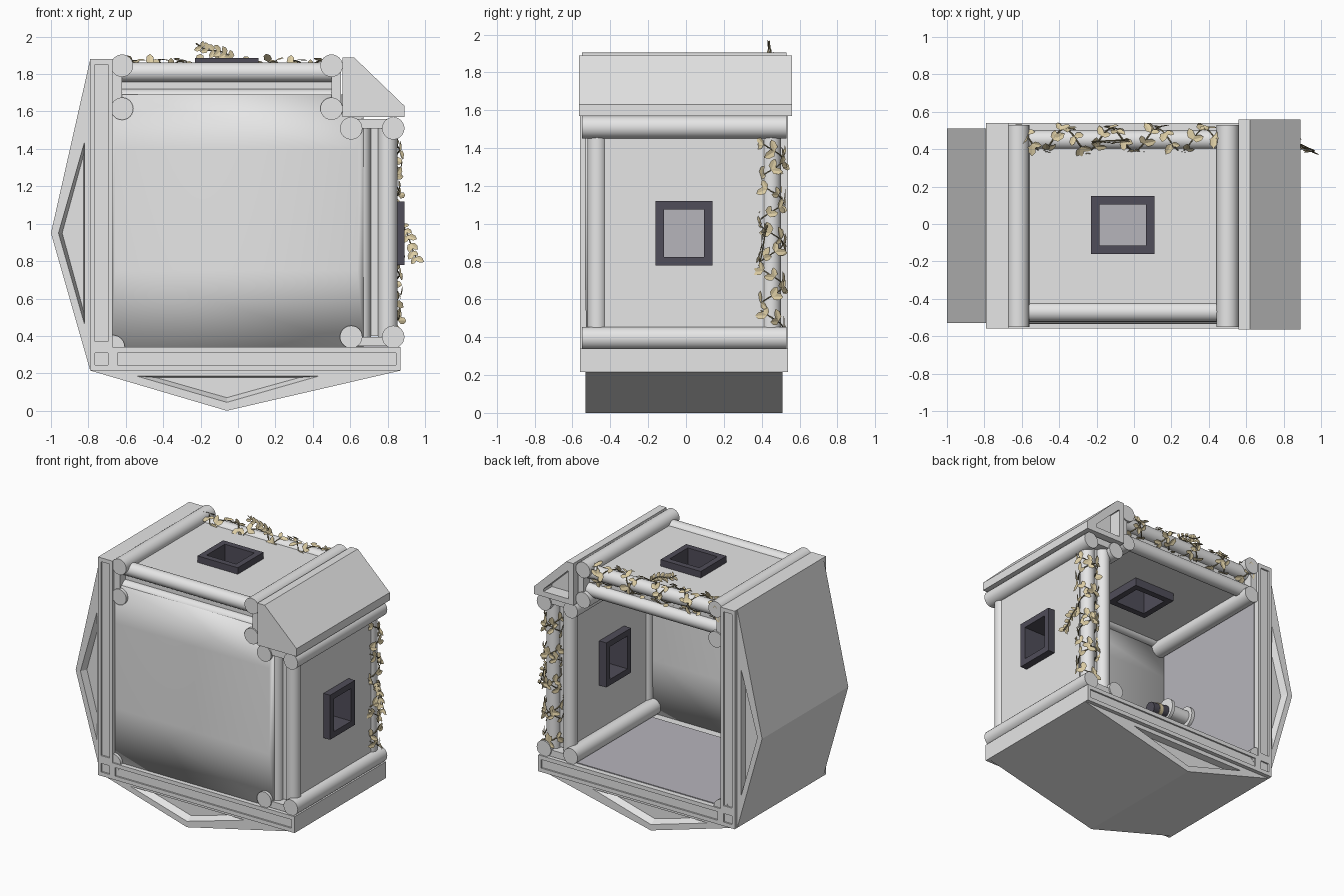
import bpy, bmesh, math, random
from mathutils import Vector

cube = bpy.data.objects.get("Cube")
if cube:
    bpy.data.objects.remove(cube)
random.seed(4)


def material(name, rgb):
    m = bpy.data.materials.new(name)
    m.use_nodes = True
    m.diffuse_color = (*rgb, 1)
    m.node_tree.nodes["Principled BSDF"].inputs["Base Color"].default_value = (*rgb, 1)
    return m


STONE = material("pale stone", (0.79, 0.79, 0.79))
FLOOR = material("lilac grey", (0.47, 0.46, 0.5))
DARK = material("dark frame", (0.08, 0.075, 0.1))
LEAF = material("dry leaf", (0.72, 0.61, 0.37))
STEM = material("olive stem", (0.25, 0.21, 0.11))


def finish(name, bm, mat):
    me = bpy.data.meshes.new(name)
    bm.to_mesh(me)
    bm.free()
    me.materials.append(mat)
    ob = bpy.data.objects.new(name, me)
    bpy.context.collection.objects.link(ob)
    return ob


def loft(name, rings, axis, mat=STONE, closed=False, smooth=False):
    """Join (outline, depth) rings along an axis; closed makes a frame with a hole."""
    bm = bmesh.new()
    place = {"x": lambda u, v, d: (d, u, v), "y": lambda u, v, d: (u, d, v),
             "z": lambda u, v, d: (u, v, d)}[axis]
    loops = [[bm.verts.new(place(u, v, d)) for u, v in pts] for pts, d in rings]
    pairs = list(zip(loops, loops[1:]))
    if closed:
        pairs.append((loops[-1], loops[0]))
    else:
        bm.faces.new(loops[0])
        bm.faces.new(loops[-1])
    for a, b in pairs:
        for i in range(len(a)):
            j = (i + 1) % len(a)
            bm.faces.new((a[i], a[j], b[j], b[i]))
    bmesh.ops.recalc_face_normals(bm, faces=bm.faces)
    for f in bm.faces:
        f.smooth = smooth
    return finish(name, bm, mat)


def rect(u0, v0, u1, v1):
    return [(u0, v0), (u1, v0), (u1, v1), (u0, v1)]


def box(name, lo, hi, mat=STONE):
    return loft(name, [(rect(lo[0], lo[1], hi[0], hi[1]), z) for z in (lo[2], hi[2])], "z", mat)


def recessed(name, outer, inner, deep, y0, y1, d):
    """Solid along y with a sunken panel in both ends."""
    return loft(name, [(deep, y0 + d), (inner, y0), (outer, y0),
                       (outer, y1), (inner, y1), (deep, y1 - d)], "y")


def rod(name, p0, p1, r, mat=STONE, seg=24):
    p0, p1 = Vector(p0), Vector(p1)
    bm = bmesh.new()
    bmesh.ops.create_cone(bm, cap_ends=True, segments=seg, radius1=r, radius2=r,
                          depth=(p1 - p0).length)
    for f in bm.faces:
        f.smooth = len(f.verts) == 4
    ob = finish(name, bm, mat)
    ob.location = (p0 + p1) / 2
    ob.rotation_mode = "QUATERNION"
    ob.rotation_quaternion = (p1 - p0).to_track_quat("Z", "Y")
    return ob


# Slabs with sunken edge panels
for name, u0, v0, u1, v1 in (("left_slab", -0.79, 0.34, -0.67, 1.88),
                             ("corner_slab", -0.79, 0.215, -0.67, 0.34),
                             ("bottom_slab", -0.67, 0.215, 0.87, 0.34)):
    panel = rect(u0 + .025, v0 + .03, u1 - .025, v1 - .03)
    recessed(name, rect(u0, v0, u1, v1), panel, panel, -0.56, 0.54, 0.012)
box("floor_plate", (-0.67, -0.41, 0.34), (0.82, 0.50, 0.346), FLOOR)
box("left_inner_plate", (-0.67, -0.47, 0.34), (-0.664, 0.50, 1.80), FLOOR)
rod("corner_roll", (-0.67, -0.55, 0.34), (-0.67, 0.53, 0.34), 0.065)

# Shallow gables on the outside of both slabs
recessed("left_gable", [(-0.79, 1.88), (-1, 0.95), (-0.79, 0.215)],
         [(-0.82, 1.44), (-0.96, 0.95), (-0.82, 0.46)],
         [(-0.825, 1.37), (-0.94, 0.95), (-0.825, 0.53)], -0.53, 0.51, 0.05)
recessed("bottom_gable", [(-0.79, 0.215), (-0.06, 0), (0.87, 0.215)],
         [(-0.54, 0.185), (-0.06, 0.045), (0.43, 0.185)],
         [(-0.44, 0.178), (-0.06, 0.07), (0.33, 0.178)], -0.53, 0.51, 0.05)

# Chamfered corner block, hollowed at the back
block = [(0.56, 1.89), (0.62, 1.89), (0.89, 1.63), (0.89, 1.57), (0.56, 1.57)]
hollow = [(0.60, 1.82), (0.61, 1.82), (0.81, 1.63), (0.81, 1.61), (0.60, 1.61)]
loft("corner_block", [(block, -0.565), (block, 0.56), (hollow, 0.56), (hollow, 0.46)], "y")

# Front panel with softly shaded upper and lower borders
edge, middle = rect(-0.67, 0.34, 0.67, 1.69), rect(-0.66, 0.75, 0.64, 1.4)
loft("front_panel", [(middle, -0.535), (edge, -0.525), (edge, -0.475), (middle, -0.465)],
     "y", smooth=True)

# Walls pierced by square windows, whose frames stand proud on both sides
for name, axis, wall, (u0, v0, u1, v1), d0, d1, front in (
        ("top", "z", rect(-0.62, -0.47, 0.5, 0.45), (-0.23, -0.16, 0.11, 0.15), 1.645, 1.835, 1.885),
        ("side", "x", rect(-0.47, 0.4, 0.45, 1.51), (-0.16, 0.78, 0.14, 1.12), 0.635, 0.835, 0.89)):
    outer, inner = rect(u0, v0, u1, v1), rect(u0 + .045, v0 + .045, u1 - .045, v1 - .045)
    loft(name + "_wall", [(wall, d0), (wall, d1), (outer, d1), (outer, d0)], axis, closed=True)
    loft(name + "_window_frame", [(outer, d0 - .06), (outer, front),
                                  (inner, front), (inner, d0 - .06)], axis, DARK, True)

# Scroll rolls and the bars joining each pair
for x in (-0.62, 0.5):
    for z in (1.615, 1.845):
        rod("top_scroll", (x, -0.55, z), (x, 0.53, z), 0.06)
    out = math.copysign(0.05, x)
    box("top_scroll_bar", (min(x, x + out), -0.54, 1.62), (max(x, x + out), 0.52, 1.84))
for z, out in ((0.395, -0.05), (1.51, 0.05)):
    for x in (0.605, 0.83):
        rod("side_scroll", (x, -0.55, z), (x, 0.53, z), 0.06)
    box("side_scroll_bar", (0.605, -0.54, min(z, z + out)), (0.83, 0.52, max(z, z + out)))

# Columns, outer and inner, at the front and back of each wall
for y in (-0.47, 0.45):
    for d, r in ((1.81, 0.052), (1.67, 0.05)):
        rod("top_column", (-0.62, y, d), (0.5, y, d), r)
    for d, r in ((0.80, 0.052), (0.66, 0.05)):
        rod("side_column", (d, y, 0.39), (d, y, 1.51), r)

# Small spool and barrel fixed to the inner face of the left slab
rod("spool_core", (-0.665, -0.22, 0.97), (-0.47, -0.22, 0.97), 0.05)
for x in (-0.665, -0.49):
    rod("spool_flange", (x, -0.22, 0.97), (x + .025, -0.22, 0.97), 0.08)
rod("small_barrel", (-0.465, -0.22, 0.95), (-0.33, -0.22, 0.93), 0.045, DARK)
rod("barrel_band", (-0.41, -0.22, 0.942), (-0.38, -0.22, 0.938), 0.05, LEAF)


def add_leaf(bm, base, direction, up, length):
    side = direction.cross(up).normalized()
    lift = side.cross(direction).normalized()
    w = length * 0.3

    def point(t, s):
        return bm.verts.new(base + direction * (length * t) + side * (w * s)
                            + lift * (abs(s) * w * 0.25))
    mid = [point(t, 0) for t in (0, 0.5, 1)]
    for s in (-1, 1):
        a, b = point(0.28, s), point(0.72, s * 0.85)
        bm.faces.new((mid[0], a, b, mid[2], mid[1]))


def vine(name, path, centres, step, length):
    curve = bpy.data.curves.new(name + "_stem", "CURVE")
    curve.dimensions = "3D"
    curve.bevel_depth = 0.004
    curve.bevel_resolution = 0
    sp = curve.splines.new("POLY")
    sp.points.add(len(path) - 1)
    for p, co in zip(sp.points, path):
        p.co = (*co, 1)
    curve.materials.append(STEM)
    bpy.context.collection.objects.link(bpy.data.objects.new(name + "_stem", curve))
    bm = bmesh.new()
    for i in range(0, len(path) - 1, step):
        along = (path[i + 1] - path[i]).normalized()
        out = (path[i] - centres[i]).normalized()
        for s in (-1, 1):
            sway = along.cross(out) * s * random.uniform(0.3, 1)
            d = (along * random.uniform(0.4, 1) + sway
                 + out * random.uniform(-0.05, 0.3)).normalized()
            add_leaf(bm, path[i] + out * 0.005, d, out, length * random.uniform(0.75, 1.1))
    finish(name + "_leaves", bm, LEAF)


def helix(start, end, a, b, turns, r, n=90):
    start, end = Vector(start), Vector(end)
    centres = [start.lerp(end, i / n) for i in range(n + 1)]
    path = []
    for i, c in enumerate(centres):
        t = turns * math.tau * i / n
        path.append(c + (Vector(a) * math.cos(t) + Vector(b) * math.sin(t)) * r)
    return path, centres


# Dry vines wound both ways round the back columns
for turn in (1, -1):
    vine("top_vine", *helix((-0.62, 0.45, 1.81), (0.5, 0.45, 1.81), (0, 1, 0), (0, 0, turn),
                            4.5, 0.06), 3, 0.065)
    vine("side_vine", *helix((0.80, 0.45, 0.45), (0.80, 0.45, 1.45), (0, 1, 0), (turn, 0, 0),
                             4.5, 0.062), 3, 0.065)

# Loose sprigs leaving the vines, their leaves facing front and back
for name, p, q in (("top_sprig", (-0.03, 0.45, 1.885), (-0.225, 0.44, 1.965)),
                   ("side_sprig", (0.88, 0.43, 0.99), (0.965, 0.39, 0.80))):
    p, q = Vector(p), Vector(q)
    path = [p.lerp(q, i / 6) + Vector((0, 0, 0.012 * math.sin(i * math.pi / 3)))
            for i in range(7)]
    vine(name, path, [c + Vector((0, 1, 0)) for c in path], 1, 0.05)
